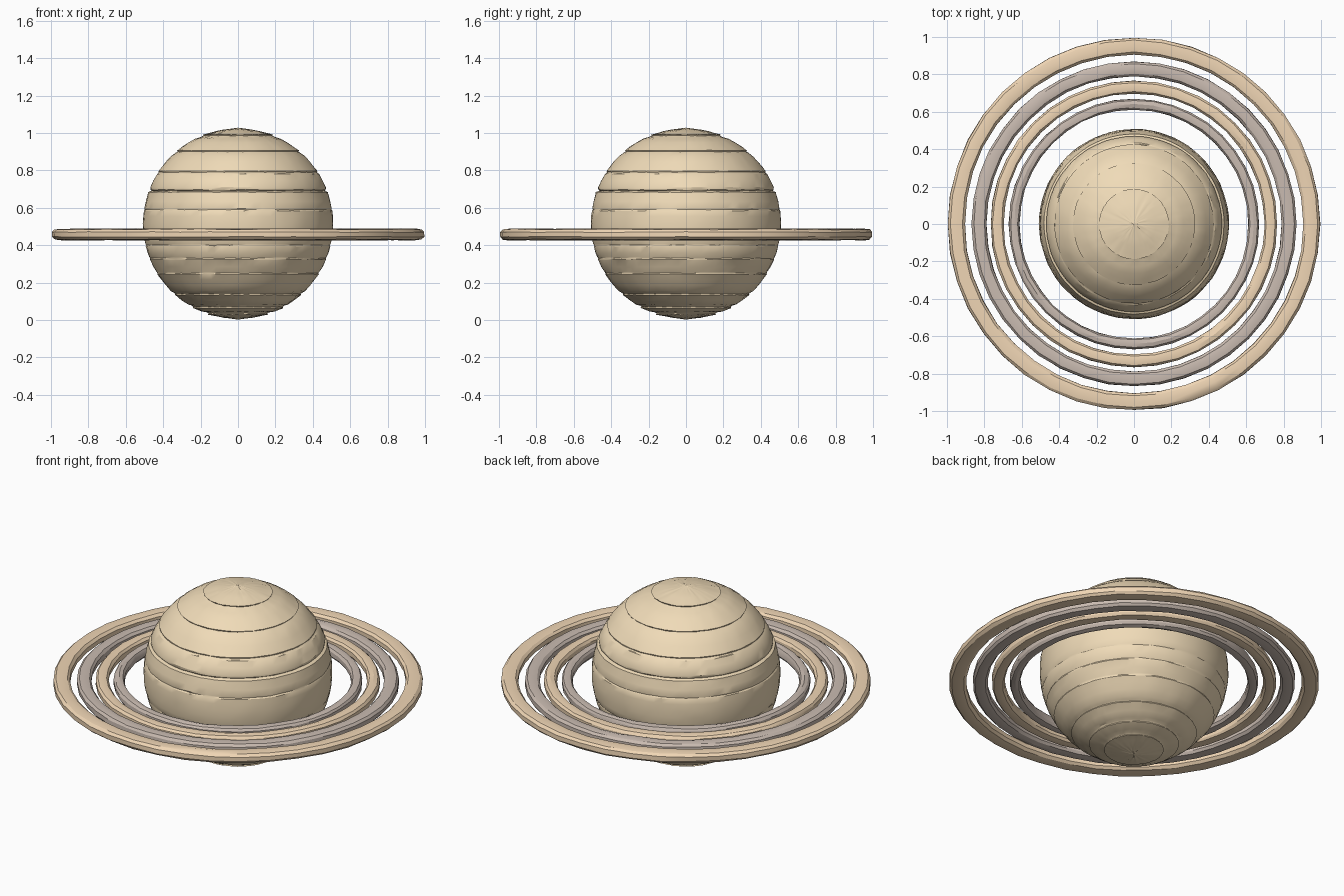
import bpy, bmesh, math, random
from math import cos, sin, pi, sqrt

if "Cube" in bpy.data.objects:
    bpy.data.objects.remove(bpy.data.objects["Cube"])

random.seed(4)


def material(name, rgb):
    m = bpy.data.materials.new(name)
    m.diffuse_color = (*rgb, 1)
    m.use_nodes = True
    m.node_tree.nodes["Principled BSDF"].inputs["Base Color"].default_value = m.diffuse_color
    return m


def finish(bm, name, mat, angle):
    bmesh.ops.recalc_face_normals(bm, faces=bm.faces)
    me = bpy.data.meshes.new(name)
    bm.to_mesh(me)
    bm.free()
    me.materials.append(mat)
    ob = bpy.data.objects.new(name, me)
    bpy.context.collection.objects.link(ob)
    bpy.ops.object.select_all(action='DESELECT')
    ob.select_set(True)
    bpy.context.view_layer.objects.active = ob
    bpy.ops.object.shade_smooth_by_angle(angle=math.radians(angle))
    return ob


def lathe(profile, seg, closed, jitter):
    """Spin (radius, z) points round z with slight hand-carved wobble."""
    bm = bmesh.new()
    rows = []
    for r, z in profile:
        if r == 0:
            rows.append([bm.verts.new((0, 0, z))] * seg)
            continue
        row = []
        for i in range(seg):
            a = 2 * pi * i / seg
            q = r + random.uniform(-jitter, jitter)
            row.append(bm.verts.new((q * cos(a), q * sin(a),
                                     z + random.uniform(-jitter, jitter))))
        rows.append(row)
    pairs = list(zip(rows, rows[1:])) + ([(rows[-1], rows[0])] if closed else [])
    for lo, hi in pairs:
        for i in range(seg):
            j = (i + 1) % seg
            quad = list(dict.fromkeys((lo[i], lo[j], hi[j], hi[i])))
            bm.faces.new(quad)
    return bm


sand = material("sand", (0.87, 0.71, 0.48))
tan = material("tan", (0.87, 0.67, 0.46))
grey_brown = material("grey_brown", (0.59, 0.50, 0.44))

# Planet: sphere profile with small carved ledges between the cloud bands
C, R = 0.515, 0.508
ledges = [0.035, 0.07, 0.14, 0.25, 0.33, 0.40, 0.59, 0.69, 0.79, 0.90, 0.985]
depth = [0.010, 0.006, 0.008, 0.003, 0.003, 0.003, 0.004, 0.014, 0.004, 0.009, 0.010]
points = [(0, 0.002)]
for k in range(1, 40):
    z = C - R * cos(pi * k / 40)
    if min(abs(z - l) for l in ledges) > 0.009:
        points.append((sqrt(R * R - (z - C) ** 2), z))
for l, d in zip(ledges, depth):
    r = sqrt(R * R - (l - C) ** 2)
    s = 1 if l > C else -1
    points += [(r + d * 0.3, l - s * 0.007), (r - d, l), (r - d * 0.6, l + s * 0.006)]
points = sorted(points, key=lambda p: p[1]) + [(0, 1.028)]
finish(lathe(points, 72, False, 0.0014), "planet", sand, 30)

# Four flat, rounded rings
rings = [("outer_ring", 0.903, 0.997, tan), ("third_ring", 0.788, 0.869, grey_brown),
         ("second_ring", 0.696, 0.767, tan), ("inner_ring", 0.611, 0.670, grey_brown)]
for name, r0, r1, mat in rings:
    mid, half = (r0 + r1) / 2, (r1 - r0) / 2
    section = []
    for k in range(10):
        a = 2 * pi * (k + 0.5) / 10
        x, y = cos(a), sin(a)
        section.append((mid + half * math.copysign(abs(x) ** 0.75, x),
                        0.457 + 0.031 * math.copysign(abs(y) ** 0.75, y)))
    finish(lathe(section, 40, True, 0.002), name, mat, 25)
